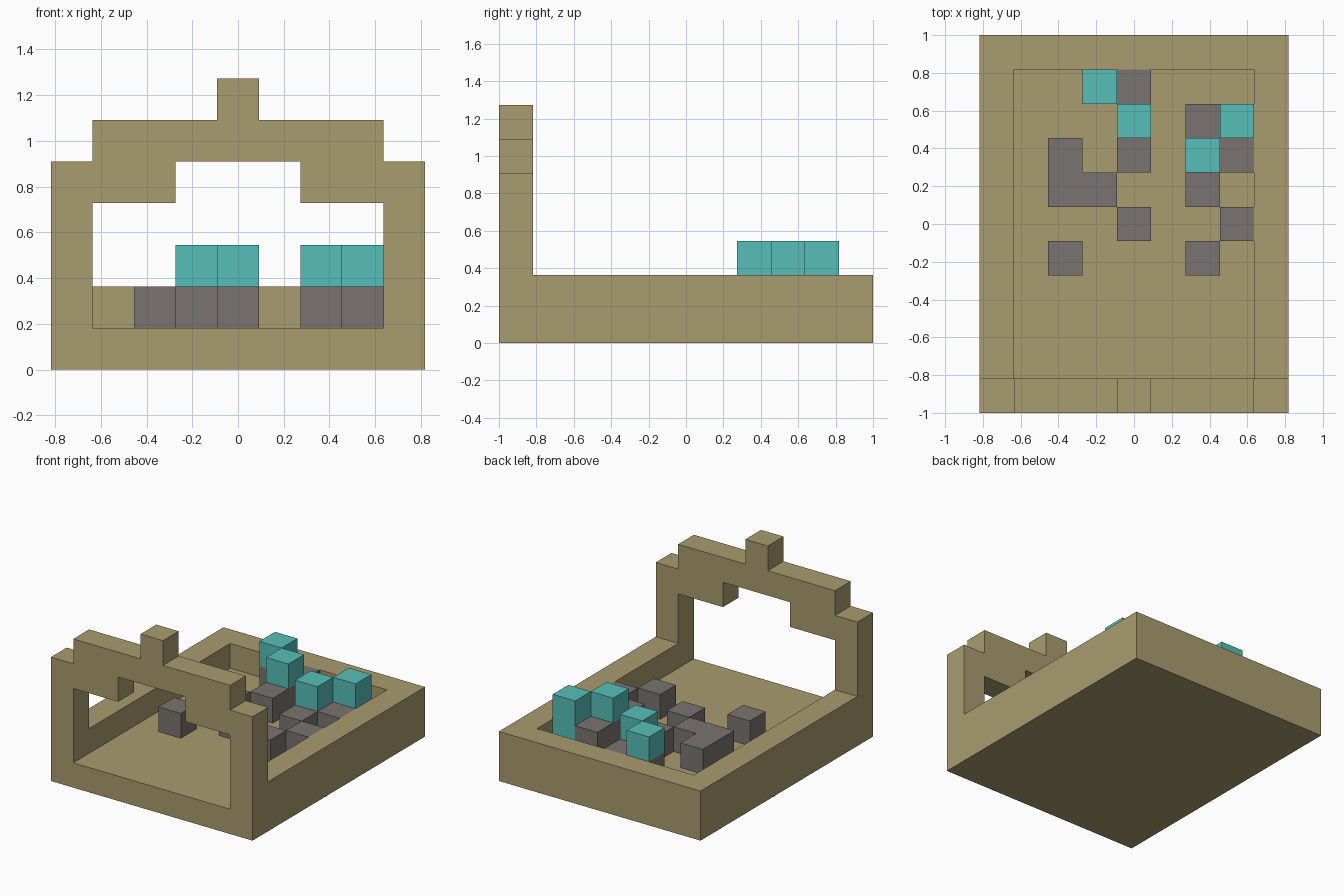
import bpy
import bmesh
from mathutils import Vector

if "Cube" in bpy.data.objects:
    bpy.data.objects.remove(bpy.data.objects["Cube"], do_unlink=True)

U = 2 / 11  # edge of one building block


def material(name, color):
    mat = bpy.data.materials.new(name)
    mat.use_nodes = True
    mat.diffuse_color = (*color, 1)
    mat.node_tree.nodes["Principled BSDF"].inputs["Base Color"].default_value = (*color, 1)
    return mat


def cells(xs, ys, zs):
    """All grid cells in a box; each range includes both ends."""
    span = lambda r: range(r[0], r[1] + 1)
    return {(x, y, z) for x in span(xs) for y in span(ys) for z in span(zs)}


def build(name, filled, mat):
    """Skin a set of grid cells with its outer faces only."""
    bm = bmesh.new()
    corners = {}

    def vert(p):
        key = tuple(round(2 * c) for c in p)
        if key not in corners:
            corners[key] = bm.verts.new((p.x * U, p.y * U, p.z * U))
        return corners[key]

    for cell in sorted(filled):
        center = Vector(cell) + Vector((0, 0, 0.5))
        for axis in range(3):
            for sign in (-1, 1):
                n = Vector((0, 0, 0))
                n[axis] = sign
                if tuple(int(c) for c in Vector(cell) + n) in filled:
                    continue
                a = Vector((0, 0, 0))
                a[(axis + 1) % 3] = 0.5
                b = n.cross(a)
                mid = center + n / 2
                bm.faces.new([vert(mid + d) for d in (-a - b, a - b, a + b, b - a)])
    bmesh.ops.dissolve_limit(bm, angle_limit=0.01, verts=bm.verts[:], edges=bm.edges[:])
    mesh = bpy.data.meshes.new(name)
    bm.to_mesh(mesh)
    bm.free()
    mesh.materials.append(mat)
    obj = bpy.data.objects.new(name, mesh)
    bpy.context.collection.objects.link(obj)


tan = material("tan_stone", (0.402, 0.332, 0.162))
grey = material("grey_stone", (0.195, 0.174, 0.162))
teal = material("teal_crystal", (0.095, 0.521, 0.479))

# Tray: floor, back wall, mirrored side walls
frame = cells((-4, 4), (-5, 5), (0, 0)) | cells((-4, 4), (5, 5), (1, 1))
for side in (-1, 1):
    frame |= cells((side * 4, side * 4), (-5, 5), (1, 1))
    # Gate posts and the brackets under the lintel
    frame |= cells((side * 4, side * 4), (-5, -5), (1, 4))
    frame |= cells(tuple(sorted((side * 2, side * 3))), (-5, -5), (4, 4))
# Lintel and top knob
frame |= cells((-3, 3), (-5, -5), (5, 5)) | {(0, -5, 6)}
build("tray_and_gate", frame, tan)

# Grey blocks on the floor, including those carrying teal blocks
low = [(0, 4), (2, 3), (-2, 2), (0, 2), (3, 2), (-2, 1), (-1, 1), (2, 1),
       (0, 0), (3, 0), (-2, -1), (2, -1), (-1, 4), (0, 3), (2, 2)]
build("grey_blocks", {(x, y, 1) for x, y in low}, grey)

# Raised teal blocks, one of them a full column
high = [(-1, 4), (0, 3), (3, 3), (2, 2)]
build("teal_blocks", {(x, y, 2) for x, y in high} | {(3, 3, 1)}, teal)
